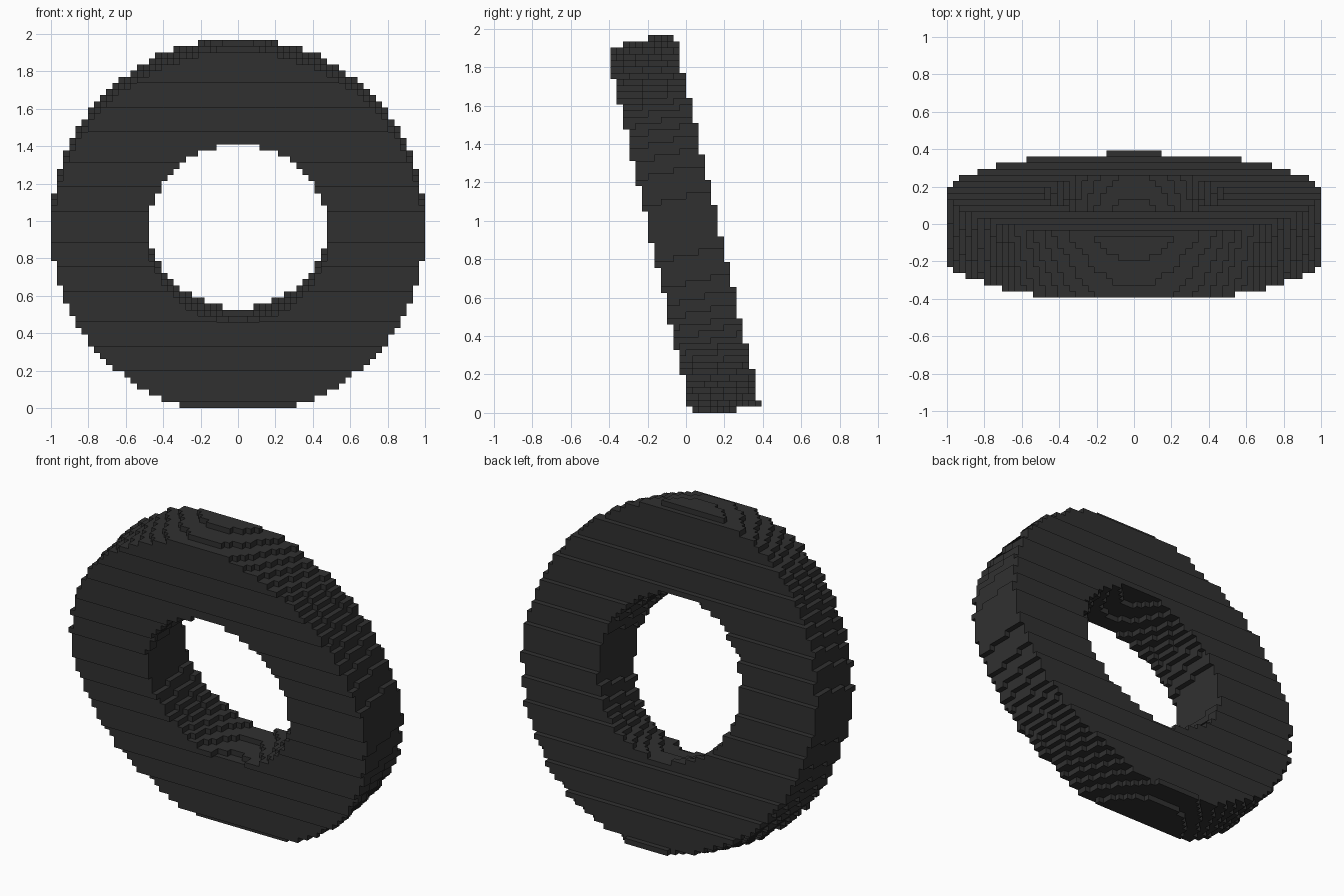
import bpy, bmesh, math
from mathutils import Vector

if "Cube" in bpy.data.objects:
    bpy.data.objects.remove(bpy.data.objects["Cube"])

# Blocky tyre: a thick tilted ring sampled on a cube grid (all sizes in cubes)
UNIT = 2 / 61
TILT = math.radians(13)
CENTRE = Vector((0, -0.42, 29.62))
OUTER, INNER, HALF_WIDTH = 30.35, 14.8, 5.45
AXIS = Vector((0, math.cos(TILT), math.sin(TILT)))


def inside(i, j, k):
    """True when the cube centre lies in the ring; the base is cut flat at z = 0."""
    if k < 0 or k > 59 or abs(i) > 30 or j < -12 or j > 11:
        return False
    p = Vector((i, j + 0.5, k + 0.5)) - CENTRE
    along = p.dot(AXIS)
    radius = (p - along * AXIS).length
    return abs(along) <= HALF_WIDTH and INNER <= radius <= OUTER


cells = {(i, j, k) for i in range(-30, 31) for j in range(-12, 12)
         for k in range(60) if inside(i, j, k)}

bm = bmesh.new()
corners = {}


def corner(c):
    if c not in corners:
        corners[c] = bm.verts.new(((c[0] - 0.5) * UNIT, c[1] * UNIT, c[2] * UNIT))
    return corners[c]


# Only the exposed cube sides become faces
for cell in cells:
    for axis in range(3):
        for side in (0, 1):
            near = list(cell)
            near[axis] += 2 * side - 1
            if tuple(near) in cells:
                continue
            u, v = (axis + 1) % 3, (axis + 2) % 3
            quad = []
            for du, dv in ((0, 0), (1, 0), (1, 1), (0, 1)):
                c = list(cell)
                c[axis] += side
                c[u] += du
                c[v] += dv
                quad.append(corner(tuple(c)))
            bm.faces.new(quad if side else quad[::-1])

mesh = bpy.data.meshes.new("tyre")
bm.to_mesh(mesh)
bm.free()

rubber = bpy.data.materials.new("dark rubber")
rubber.diffuse_color = (0.03, 0.03, 0.03, 1)
rubber.use_nodes = True
rubber.node_tree.nodes["Principled BSDF"].inputs["Base Color"].default_value = rubber.diffuse_color
mesh.materials.append(rubber)
tyre = bpy.data.objects.new("tyre", mesh)
bpy.context.collection.objects.link(tyre)
